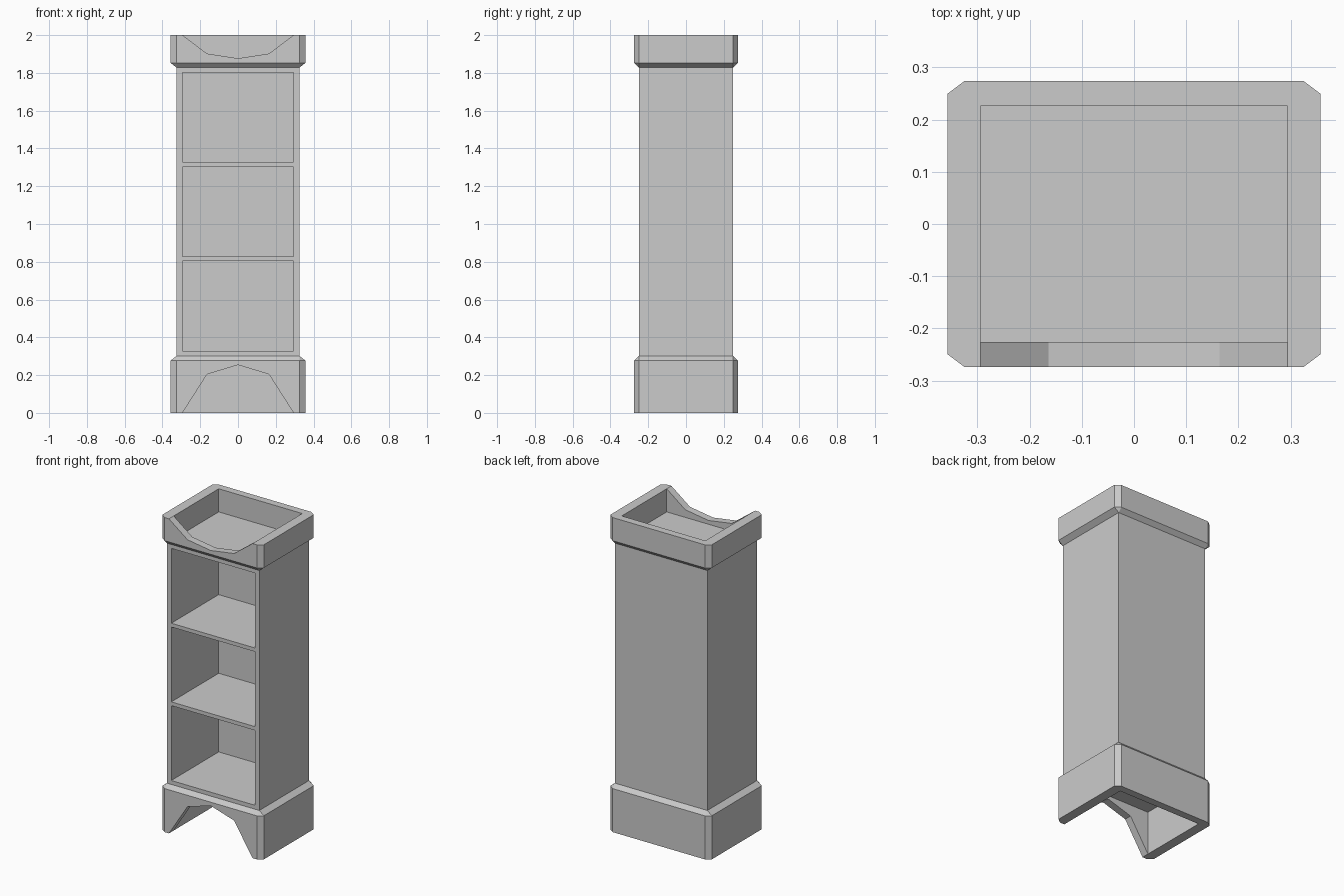
import bpy, bmesh

if "Cube" in bpy.data.objects:
    bpy.data.objects.remove(bpy.data.objects["Cube"])

BX, BY = 0.325, 0.25         # shaft half-size
LIP_X, LIP_Y = 0.032, 0.024  # how far base and crown stand out
IX, IY = 0.294, 0.226        # inner half-size of the compartments


def make_object(name, bm):
    bmesh.ops.recalc_face_normals(bm, faces=bm.faces)
    mesh = bpy.data.meshes.new(name)
    bm.to_mesh(mesh)
    bm.free()
    obj = bpy.data.objects.new(name, mesh)
    bpy.context.collection.objects.link(obj)
    return obj


def box(name, y0, y1, z0, z1):
    return prism(name, [(-IX, z0), (IX, z0), (IX, z1), (-IX, z1)], y0, y1)


def prism(name, profile, y0, y1):
    bm = bmesh.new()
    a = [bm.verts.new((x, y0, z)) for x, z in profile]
    b = [bm.verts.new((x, y1, z)) for x, z in profile]
    bm.faces.new(a)
    bm.faces.new(b)
    for i in range(len(a)):
        j = (i + 1) % len(a)
        bm.faces.new((a[i], a[j], b[j], b[i]))
    return make_object(name, bm)


# Cabinet: stacked sections, either plain shaft or wide with clipped corners
bm = bmesh.new()
rings = []
for z, k in ((0, 1), (0.277, 1), (0.302, 0), (1.828, 0), (1.853, 1), (2, 1)):
    ring = []
    for sx, sy in ((1, 1), (-1, 1), (-1, -1), (1, -1)):
        pair = [(sx * (BX + k * LIP_X), sy * BY), (sx * BX, sy * (BY + k * LIP_Y))]
        if sx * sy < 0:
            pair.reverse()
        ring += [bm.verts.new((x, y, z)) for x, y in pair]
    rings.append(ring)
for lo, hi in zip(rings, rings[1:]):
    for i in range(8):
        j = (i + 1) % 8
        bm.faces.new((lo[i], lo[j], hi[j], hi[i]))
bm.faces.new(rings[0])
bm.faces.new(rings[-1])
bmesh.ops.remove_doubles(bm, verts=bm.verts, dist=0.0005)
cabinet = make_object("cabinet", bm)

# Cutters: three open shelves, top tray and hollow foot
cutters = [box("shelf_cut", -0.4, IY, z, z + 0.476) for z in (0.327, 0.827, 1.327)]
cutters.append(box("tray_cut", -IY, IY, 1.853, 2.1))
cutters.append(box("foot_cut", -IY, IY, -0.1, 0.277))

# Front arch in the foot and matching dip in the crown
for name, edge, shoulder, middle, out in (
        ("arch_cut", 0, 0.204, 0.254, -0.1),
        ("dip_cut", 2, 1.902, 1.877, 2.1)):
    cutters.append(prism(name, [
        (-IX, out), (-IX, edge), (-0.164, shoulder), (0, middle),
        (0.164, shoulder), (IX, edge), (IX, out)], -0.4, -0.15))

# Apply the cuts and drop the cutters
bpy.context.view_layer.objects.active = cabinet
for cutter in cutters:
    cutter.hide_render = True
    mod = cabinet.modifiers.new(cutter.name, 'BOOLEAN')
    mod.operation = 'DIFFERENCE'
    mod.solver = 'EXACT'
    mod.object = cutter
    bpy.ops.object.modifier_apply(modifier=mod.name)
    bpy.data.objects.remove(cutter)
